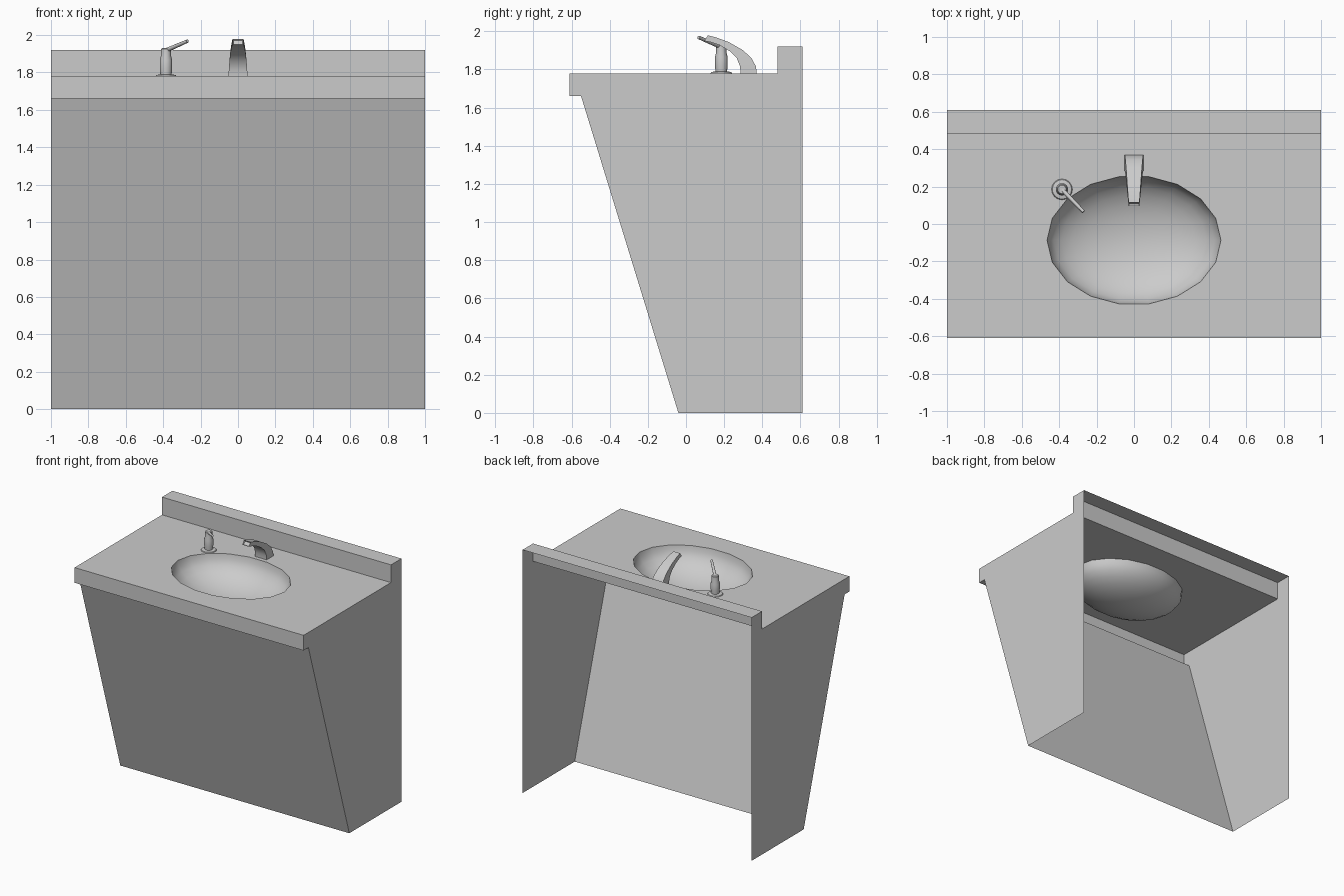
import bpy, bmesh
from math import sin, cos, pi, radians
from mathutils import Vector

cube = bpy.data.objects.get("Cube")
if cube:
    bpy.data.objects.remove(cube, do_unlink=True)

grey = bpy.data.materials.new("light grey")
grey.use_nodes = True
grey.diffuse_color = (0.6, 0.6, 0.6, 1)
grey.node_tree.nodes["Principled BSDF"].inputs["Base Color"].default_value = (0.6, 0.6, 0.6, 1)


def finish(name, bm, smooth=None, fix_normals=False):
    """Turn a bmesh into a named, coloured object."""
    if fix_normals:
        bmesh.ops.recalc_face_normals(bm, faces=bm.faces[:])
    mesh = bpy.data.meshes.new(name)
    bm.to_mesh(mesh)
    bm.free()
    mesh.materials.append(grey)
    obj = bpy.data.objects.new(name, mesh)
    bpy.context.scene.collection.objects.link(obj)
    if smooth:
        bpy.ops.object.select_all(action='DESELECT')
        obj.select_set(True)
        bpy.context.view_layer.objects.active = obj
        bpy.ops.object.shade_smooth_by_angle(angle=radians(smooth))
    return obj


def face(bm, points):
    return bm.faces.new([bm.verts.new(p) for p in points])


def lathe(bm, profile, sides):
    """Revolve (radius, height) pairs around z and cap the ends."""
    rings = [[bm.verts.new((r * cos(2 * pi * i / sides), r * sin(2 * pi * i / sides), z))
              for i in range(sides)] for r, z in profile]
    for a, b in zip(rings, rings[1:]):
        for i in range(sides):
            j = (i + 1) % sides
            bm.faces.new((a[i], a[j], b[j], b[i]))
    bm.faces.new(rings[0][::-1])
    bm.faces.new(rings[-1])


TOP = 1.78
HALF_DEPTH = 0.61
# Side outline (y, z), from the foot of the front panel round to the back
outline = [(-0.04, 0), (-0.55, 1.66), (-HALF_DEPTH, 1.66), (-HALF_DEPTH, TOP),
           (0.48, TOP), (0.48, 1.92), (HALF_DEPTH, 1.92), (HALF_DEPTH, 0)]


def strip(name, first, last):
    """Sheet that runs the full width along part of the outline."""
    bm = bmesh.new()
    for (y0, z0), (y1, z1) in zip(outline[first:last], outline[first + 1:last + 1]):
        face(bm, [(-1, y0, z0), (1, y0, z0), (1, y1, z1), (-1, y1, z1)])
    bmesh.ops.remove_doubles(bm, verts=bm.verts[:], dist=1e-5)
    finish(name, bm)


# Thin cabinet sheets, open at the back and underneath
strip("front_panel", 0, 1)
strip("counter_lip", 1, 3)
strip("backsplash", 4, 6)

for name, x in (("left_side_panel", 1), ("right_side_panel", -1)):
    bm = bmesh.new()
    ring = [(x, y, z) for y, z in outline]
    # Outline order faces -x
    f = face(bm, ring if x < 0 else ring[::-1])
    f.normal_update()
    if f.normal.x * x < 0:
        f.normal_flip()
    bmesh.ops.triangulate(bm, faces=[f], ngon_method='EAR_CLIP')
    finish(name, bm)

# Countertop in two halves around the oval opening
SIDES, RX, RY, CY, DEPTH = 18, 0.465, 0.345, -0.087, 0.21


def rim(i, scale=1, drop=0):
    a = 2 * pi * i / SIDES
    return (RX * scale * cos(a), CY + RY * scale * sin(a), TOP - drop)


bm = bmesh.new()
half = SIDES // 2
back = [rim(i) for i in range(half + 1)]
front = [rim(i) for i in range(half, SIDES + 1)]
face(bm, back + [(-1, CY, TOP), (-1, 0.48, TOP), (1, 0.48, TOP), (1, CY, TOP)])
face(bm, front + [(1, CY, TOP), (1, -HALF_DEPTH, TOP), (-1, -HALF_DEPTH, TOP), (-1, CY, TOP)])
bmesh.ops.remove_doubles(bm, verts=bm.verts[:], dist=1e-5)
for f in bm.faces:
    f.normal_update()
    if f.normal.z < 0:
        f.normal_flip()
bmesh.ops.triangulate(bm, faces=bm.faces[:], ngon_method='EAR_CLIP')
finish("countertop", bm)

# Bowl: lower half of an ellipsoid, facing inwards
bm = bmesh.new()
STEPS = 8
rings = []
for k in range(STEPS):
    t = pi / 2 * k / STEPS
    rings.append([bm.verts.new(rim(i, cos(t), DEPTH * sin(t))) for i in range(SIDES)])
bottom = bm.verts.new((0, CY, TOP - DEPTH))
for i in range(SIDES):
    j = (i + 1) % SIDES
    for a, b in zip(rings, rings[1:]):
        bm.faces.new((a[j], a[i], b[i], b[j]))
    bm.faces.new((rings[-1][j], rings[-1][i], bottom))
for f in bm.faces:
    f.normal_update()
    if f.normal.z < 0:
        f.normal_flip()
finish("basin_bowl", bm, smooth=40)

# Spout: paired outer and inner curve points (y, z) with a half width
stations = [((0.37, 1.78), (0.285, 1.78), 0.051), ((0.367, 1.815), (0.284, 1.815), 0.049),
            ((0.343, 1.86), (0.266, 1.86), 0.046), ((0.297, 1.902), (0.232, 1.894), 0.042),
            ((0.225, 1.943), (0.175, 1.928), 0.037), ((0.155, 1.969), (0.13, 1.943), 0.032),
            ((0.115, 1.979), (0.095, 1.95), 0.029)]
bm = bmesh.new()
loops = []
for (yo, zo), (yi, zi), w in stations:
    loops.append([bm.verts.new(p) for p in
                  ((-w, yo, zo), (w, yo, zo), (w, yi, zi), (-w, yi, zi))])
for a, b in zip(loops, loops[1:]):
    for i in range(4):
        j = (i + 1) % 4
        bm.faces.new((a[i], a[j], b[j], b[i]))
tip = bm.faces.new(loops[-1])
bmesh.ops.recalc_face_normals(bm, faces=bm.faces[:])
# Recessed water outlet
bmesh.ops.inset_individual(bm, faces=[tip], thickness=0.006, depth=-0.01)
finish("spout", bm, smooth=35)

# Tap handle: flange, body and tilted lever
HX, HY = -0.385, 0.185
bm = bmesh.new()
lathe(bm, [(0.056, 0), (0.052, 0.006), (0.034, 0.01)], 16)
flange = finish("handle_flange", bm, smooth=35)
bm = bmesh.new()
lathe(bm, [(0.03, 0.008), (0.033, 0.04), (0.033, 0.085), (0.027, 0.11), (0.027, 0.145),
           (0.022, 0.15)], 16)
body = finish("handle_body", bm, smooth=40)
for part in (flange, body):
    part.location = (HX, HY, TOP)

start, end = Vector((HX, HY, 1.918)), Vector((-0.27, 0.066, 1.968))
bm = bmesh.new()
lathe(bm, [(0.012, 0), (0.009, (end - start).length)], 10)
lever = finish("handle_lever", bm, smooth=40)
lever.location = start
lever.rotation_mode = 'QUATERNION'
lever.rotation_quaternion = (end - start).to_track_quat('Z', 'Y')
